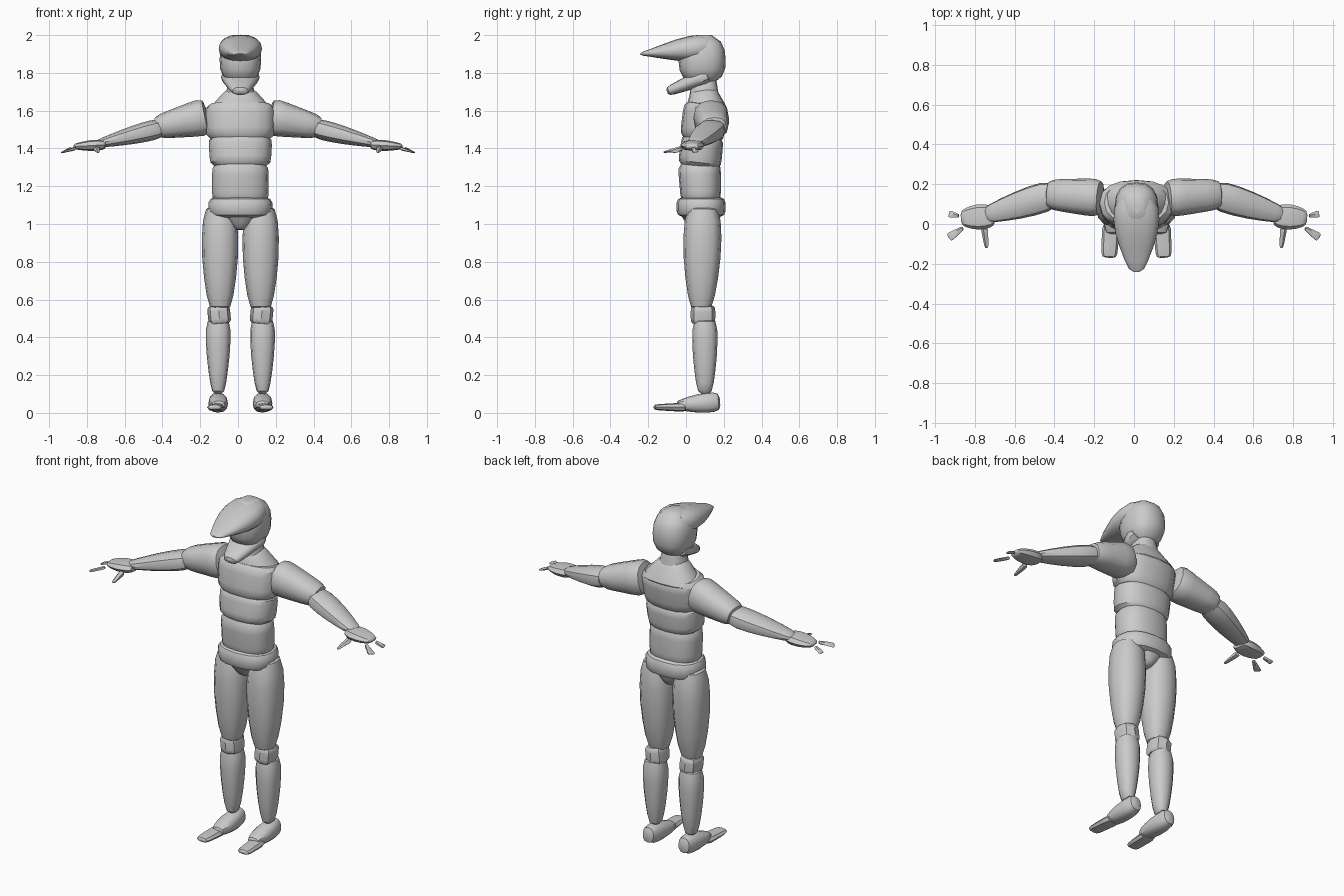
import bpy
import bmesh
from math import cos, sin, pi, copysign
from mathutils import Vector

if "Cube" in bpy.data.objects:
    bpy.data.objects.remove(bpy.data.objects["Cube"], do_unlink=True)

# One plain clay grey for the whole figure
grey = bpy.data.materials.new("clay_grey")
grey.use_nodes = True
grey.diffuse_color = (0.6, 0.6, 0.6, 1)
grey.node_tree.nodes["Principled BSDF"].inputs["Base Color"].default_value = grey.diffuse_color

BODY_CENTRE = 0.0125  # the body stands slightly off the middle of the arm span
RINGS = 8
CAP_SCALE = 0.4
SQUARENESS = 2.4


def blend(pair_of_values, t):
    """Mix the start and end value of a measurement."""
    first, last = pair_of_values
    return first + (last - first) * t


def rounded(angle, wave):
    """Coordinate of a softly squared circle."""
    value = wave(angle)
    return copysign(abs(value) ** (2 / SQUARENESS), value)


def segment(name, start, end, wide, deep, bulge=0, blunt=6, sides=12, mirror=None):
    """Body segment with tapering sections, a swelling middle and rounded ends."""
    start, end = Vector(start), Vector(end)
    along = (end - start).normalized()
    # Width runs across the body, or front to back on the outstretched arms
    across = Vector((0, 1, 0)) if abs(along.x) > 0.7 else Vector((1, 0, 0))
    depth_axis = along.cross(across).normalized()
    width_axis = depth_axis.cross(along)

    bm = bmesh.new()
    rings = []
    for k in range(RINGS + 1):
        t = (1 - cos(pi * k / RINGS)) / 2
        end_round = max(0, 1 - abs(2 * t - 1) ** blunt) ** (1 / blunt)
        scale = max(end_round, CAP_SCALE) * (1 + bulge * sin(pi * t)) / 2
        centre = start.lerp(end, t)
        ring = []
        for i in range(sides):
            angle = 2 * pi * i / sides
            point = centre + width_axis * rounded(angle, cos) * blend(wide, t) * scale
            point += depth_axis * rounded(angle, sin) * blend(deep, t) * scale
            if mirror is not None:
                point.x = 2 * mirror - point.x
            ring.append(bm.verts.new(point))
        rings.append(ring)

    for lower, upper in zip(rings, rings[1:]):
        for i in range(sides):
            j = (i + 1) % sides
            bm.faces.new((lower[i], lower[j], upper[j], upper[i]))
    bm.faces.new(rings[0])
    bm.faces.new(rings[-1])
    bmesh.ops.recalc_face_normals(bm, faces=bm.faces)

    mesh = bpy.data.meshes.new(name)
    bm.to_mesh(mesh)
    bm.free()
    mesh.materials.append(grey)
    obj = bpy.data.objects.new(name, mesh)
    bpy.context.collection.objects.link(obj)
    bpy.ops.object.select_all(action="DESELECT")
    obj.select_set(True)
    bpy.context.view_layer.objects.active = obj
    bpy.ops.object.shade_smooth_by_angle(angle=pi / 5)


def trunk(name, start, end, **shape):
    """Central part given by its (y, z) ends on the body's centre line."""
    segment(name, (BODY_CENTRE, *start), (BODY_CENTRE, *end), sides=16, **shape)


def pair(name, start, end, centre=BODY_CENTRE, **shape):
    """Left part and its mirrored right partner."""
    segment("left_" + name, start, end, **shape)
    segment("right_" + name, start, end, mirror=centre, **shape)


# Helmet shell, chin guard and peak
trunk("helmet_shell", start=(0.09, 1.74), end=(0.08, 2),
      wide=(0.22, 0.22), deep=(0.25, 0.25), blunt=2.6)
trunk("helmet_chin_guard", start=(0.12, 1.79), end=(-0.1, 1.7),
      wide=(0.23, 0.09), deep=(0.1, 0.05))
trunk("helmet_peak", start=(0.14, 1.94), end=(-0.24, 1.9),
      wide=(0.2, 0.08), deep=(0.13, 0.02), bulge=0.5)

# Neck, sloping shoulders and stacked torso segments
trunk("neck", start=(0.1, 1.6), end=(0.09, 1.8),
      wide=(0.2, 0.1), deep=(0.17, 0.13))
trunk("shoulder_slope", start=(0.11, 1.57), end=(0.09, 1.72),
      wide=(0.4, 0.14), deep=(0.25, 0.13))
trunk("chest", start=(0.08, 1.44), end=(0.11, 1.64),
      wide=(0.36, 0.38), deep=(0.23, 0.24))
trunk("upper_belly", start=(0.07, 1.3), end=(0.09, 1.47),
      wide=(0.32, 0.34), deep=(0.23, 0.22))
trunk("lower_belly", start=(0.08, 1.1), end=(0.07, 1.33),
      wide=(0.3, 0.3), deep=(0.21, 0.23))

# Belt-like hips and the tapering brief below
trunk("hips", start=(0.08, 1.03), end=(0.08, 1.15),
      wide=(0.34, 0.34), deep=(0.26, 0.26), blunt=4)
trunk("brief", start=(0.09, 0.97), end=(0.08, 1.1),
      wide=(0.06, 0.32), deep=(0.14, 0.26))

# Legs and feet
pair("thigh", start=(0.12, 0.08, 0.54), end=(0.12, 0.09, 1.1),
     wide=(0.12, 0.17), deep=(0.12, 0.18), bulge=0.3)
pair("knee", start=(0.12, 0.09, 0.47), end=(0.13, 0.09, 0.57),
     wide=(0.12, 0.12), deep=(0.13, 0.13), sides=8)
pair("shin", start=(0.13, 0.1, 0.1), end=(0.13, 0.1, 0.5),
     wide=(0.07, 0.13), deep=(0.08, 0.13), bulge=0.2)
pair("foot", start=(0.13, 0.18, 0.06), end=(0.13, -0.05, 0.04),
     wide=(0.08, 0.08), deep=(0.1, 0.05), bulge=0.3)
pair("toes", start=(0.14, 0, 0.03), end=(0.15, -0.17, 0.03),
     wide=(0.09, 0.08), deep=(0.05, 0.03), sides=8)

# Arms reach out level with the chest, bending forward to the hands
pair("upper_arm", start=(0.16, 0.13, 1.57), end=(0.44, 0.15, 1.51), centre=0,
     wide=(0.2, 0.15), deep=(0.21, 0.12))
pair("forearm", start=(0.4, 0.15, 1.51), end=(0.76, 0.04, 1.42), centre=0,
     wide=(0.15, 0.08), deep=(0.11, 0.04), bulge=0.2)
pair("hand", start=(0.7, 0.04, 1.42), end=(0.87, 0.03, 1.41), centre=0,
     wide=(0.1, 0.08), deep=(0.05, 0.03), bulge=0.4, sides=8)

# Thumb and the loose finger shards
pair("thumb", start=(0.75, -0.02, 1.4), end=(0.74, -0.12, 1.38), centre=0,
     wide=(0.04, 0.02), deep=(0.03, 0.01), sides=5)
pair("front_finger", start=(0.86, -0.02, 1.4), end=(0.93, -0.07, 1.38), centre=0,
     wide=(0.02, 0.05), deep=(0.02, 0.01), sides=5)
pair("back_finger", start=(0.88, 0.04, 1.4), end=(0.93, 0.05, 1.38), centre=0,
     wide=(0.02, 0.04), deep=(0.02, 0.01), sides=5)
